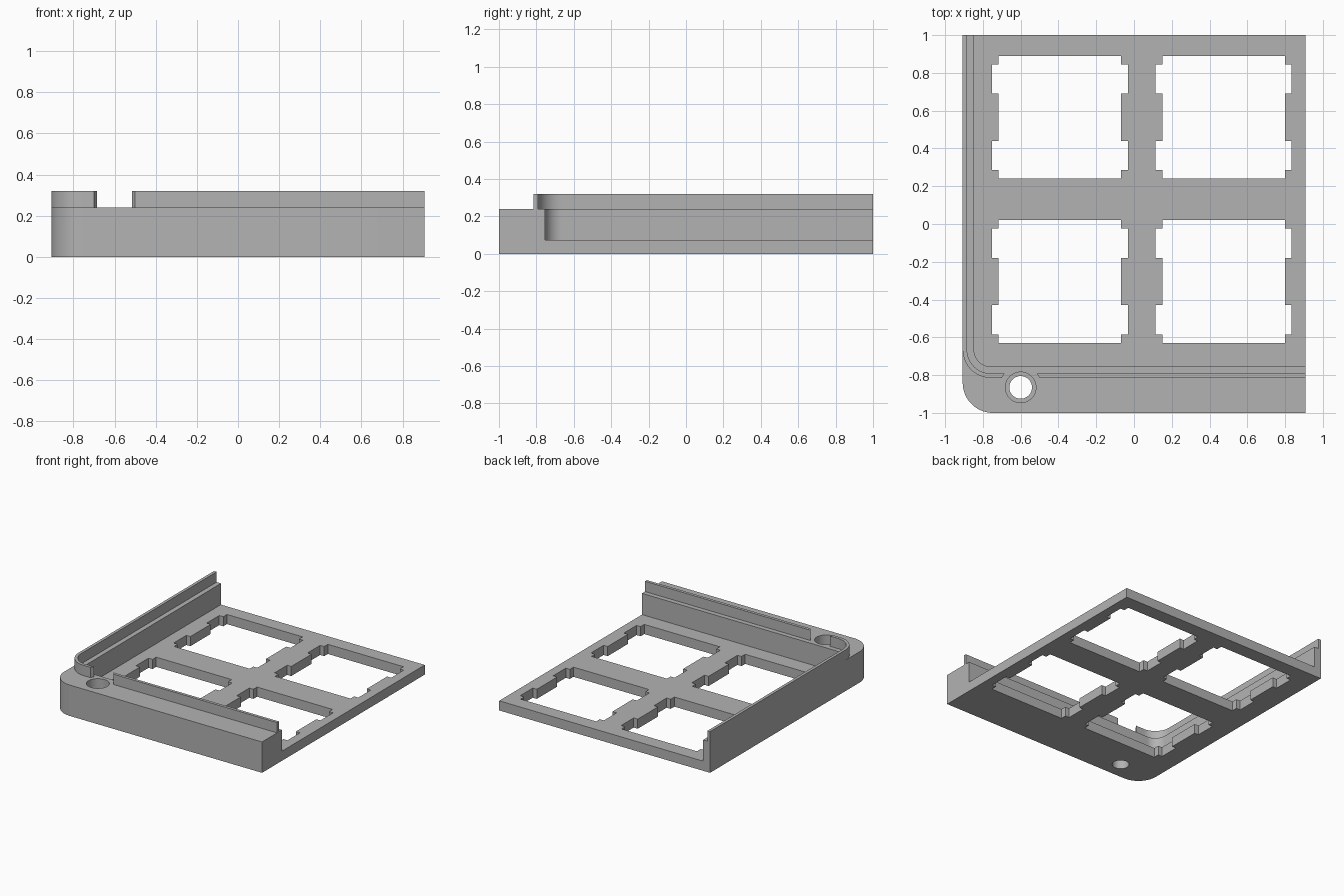
import bpy, bmesh
from math import sin, cos, pi

if "Cube" in bpy.data.objects:
    bpy.data.objects.remove(bpy.data.objects["Cube"])

grey = bpy.data.materials.new("matte grey")
grey.use_nodes = True
grey.diffuse_color = (0.45, 0.45, 0.45, 1)
grey.node_tree.nodes["Principled BSDF"].inputs["Base Color"].default_value = (0.45, 0.45, 0.45, 1)

X, Y = 0.907, 1.0             # half width and half depth
FLOOR, RIM, TOP = 0.075, 0.24, 0.32
CX, CY = -0.757, -0.665       # shared centre of the inner corner curves
HOLE = (-0.6, -0.865)


def arc(cx, cy, r, a0, a1, n=16):
    return [(cx + r * cos(a0 + (a1 - a0) * i / n), cy + r * sin(a0 + (a1 - a0) * i / n))
            for i in range(n + 1)]


def prism(name, outline, z0, z1):
    """Extrude a counter-clockwise outline from z0 to z1."""
    bm = bmesh.new()
    face = bm.faces.new([bm.verts.new((x, y, z0)) for x, y in outline])
    top = bmesh.ops.extrude_face_region(bm, geom=[face])["geom"]
    bmesh.ops.translate(bm, vec=(0, 0, z1 - z0),
                        verts=[v for v in top if isinstance(v, bmesh.types.BMVert)])
    bmesh.ops.recalc_face_normals(bm, faces=bm.faces)
    mesh = bpy.data.meshes.new(name)
    bm.to_mesh(mesh)
    bm.free()
    mesh.materials.append(grey)
    ob = bpy.data.objects.new(name, mesh)
    bpy.context.collection.objects.link(ob)
    return ob


def cylinder(name, r, z0, z1):
    return prism(name, arc(*HOLE, r, 0, 2 * pi, 48)[:-1], z0, z1)


def cut(ob, cutter):
    mod = ob.modifiers.new("cut", "BOOLEAN")
    mod.operation, mod.solver, mod.object = "DIFFERENCE", "EXACT", cutter
    bpy.context.view_layer.objects.active = ob
    bpy.ops.object.modifier_apply(modifier=mod.name)
    bpy.data.objects.remove(cutter)


def finish(ob):
    bpy.ops.object.select_all(action="DESELECT")
    ob.select_set(True)
    bpy.context.view_layer.objects.active = ob
    bpy.ops.object.shade_smooth_by_angle(angle=0.5)


# Tray body: one rounded outer corner, hollowed down to the floor
R = 0.16
body = prism("tray_body", arc(R - X, R - Y, R, pi, 1.5 * pi) + [(X, -Y), (X, Y), (-X, Y)], 0, RIM)
cut(body, prism("pocket", arc(CX, CY, 0.09, pi, 1.5 * pi)
                + [(1.2, CY - 0.09), (1.2, 1.2), (CX - 0.09, 1.2)], FLOOR, 0.5))

# Four square openings, each with two clip notches on either side
half = [(0.325, -0.325), (0.325, -0.28), (0.36, -0.28), (0.36, -0.125), (0.325, -0.125)]
side = half + [(x, -y) for x, y in reversed(half)]
opening = side + [(-x, -y) for x, y in side]
for cx in (-0.393, 0.475):
    for cy in (-0.305, 0.565):
        cut(body, prism("opening", [(cx + x, cy + y) for x, y in opening], -0.1, 0.2))

# Screw hole with a wider counterbore
cut(body, cylinder("screw_hole", 0.06, -0.1, 0.5))
cut(body, cylinder("counterbore", 0.081, FLOOR, 0.5))
finish(body)

# Raised lip following the inner corner, interrupted around the screw hole
outer = arc(CX, CY, 0.15, pi, 1.5 * pi)
inner = arc(CX, CY, 0.127, 1.5 * pi, pi)
lip = prism("raised_lip", [(-X, Y)] + outer + [(X, CY - 0.15), (X, CY - 0.127)]
            + inner + [(CX - 0.127, Y)], RIM, TOP)
cut(lip, cylinder("lip_clearance", 0.112, 0.1, 0.5))
finish(lip)
